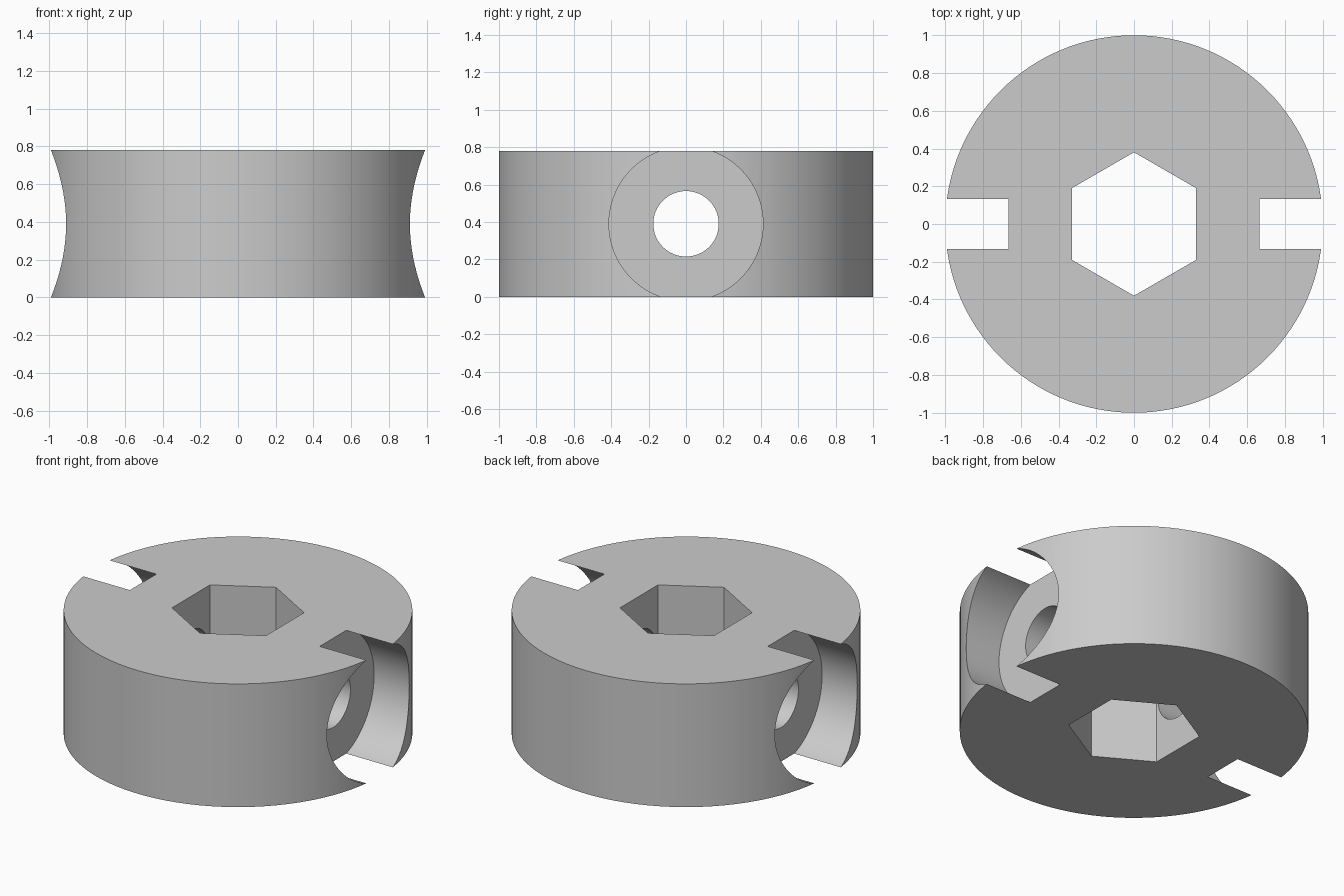
import bpy
import math

cube = bpy.data.objects.get("Cube")
if cube:
    bpy.data.objects.remove(cube, do_unlink=True)

HEIGHT = 0.78
MID = HEIGHT / 2
SEAT_X = 0.665

steel = bpy.data.materials.new("light_grey")
steel.use_nodes = True
grey = (0.6, 0.6, 0.6, 1)
steel.diffuse_color = grey
steel.node_tree.nodes["Principled BSDF"].inputs["Base Color"].default_value = grey


def cylinder(name, radius, depth, sides, x=0, sideways=False):
    turn = (0, math.pi / 2, 0) if sideways else (0, 0, 0)
    bpy.ops.mesh.primitive_cylinder_add(
        vertices=sides, radius=radius, depth=depth, location=(x, 0, MID), rotation=turn)
    part = bpy.context.object
    part.name = name
    part.data.materials.append(steel)
    return part


# Round collar body
collar = cylinder("collar", 1, HEIGHT, 128)

# Cutters: hexagonal bore, cross drilling and a counterbore on each side
cutters = [
    cylinder("hex_bore_cutter", 0.38, 2, 6),
    cylinder("cross_hole_cutter", 0.175, 3, 64, sideways=True),
]
for label, side in (("left", 1), ("right", -1)):
    cutters.append(cylinder(label + "_counterbore_cutter", 0.412, 1, 128,
                            side * (SEAT_X + 0.5), True))

bpy.context.view_layer.objects.active = collar
for cutter in cutters:
    cut = collar.modifiers.new(cutter.name, "BOOLEAN")
    cut.operation = "DIFFERENCE"
    cut.solver = "EXACT"
    cut.object = cutter
    bpy.ops.object.modifier_apply(modifier=cut.name)
    bpy.data.objects.remove(cutter, do_unlink=True)

# Smooth the round walls, keep machined edges crisp
bpy.ops.object.select_all(action="DESELECT")
collar.select_set(True)
bpy.ops.object.shade_smooth_by_angle(angle=math.radians(30))
